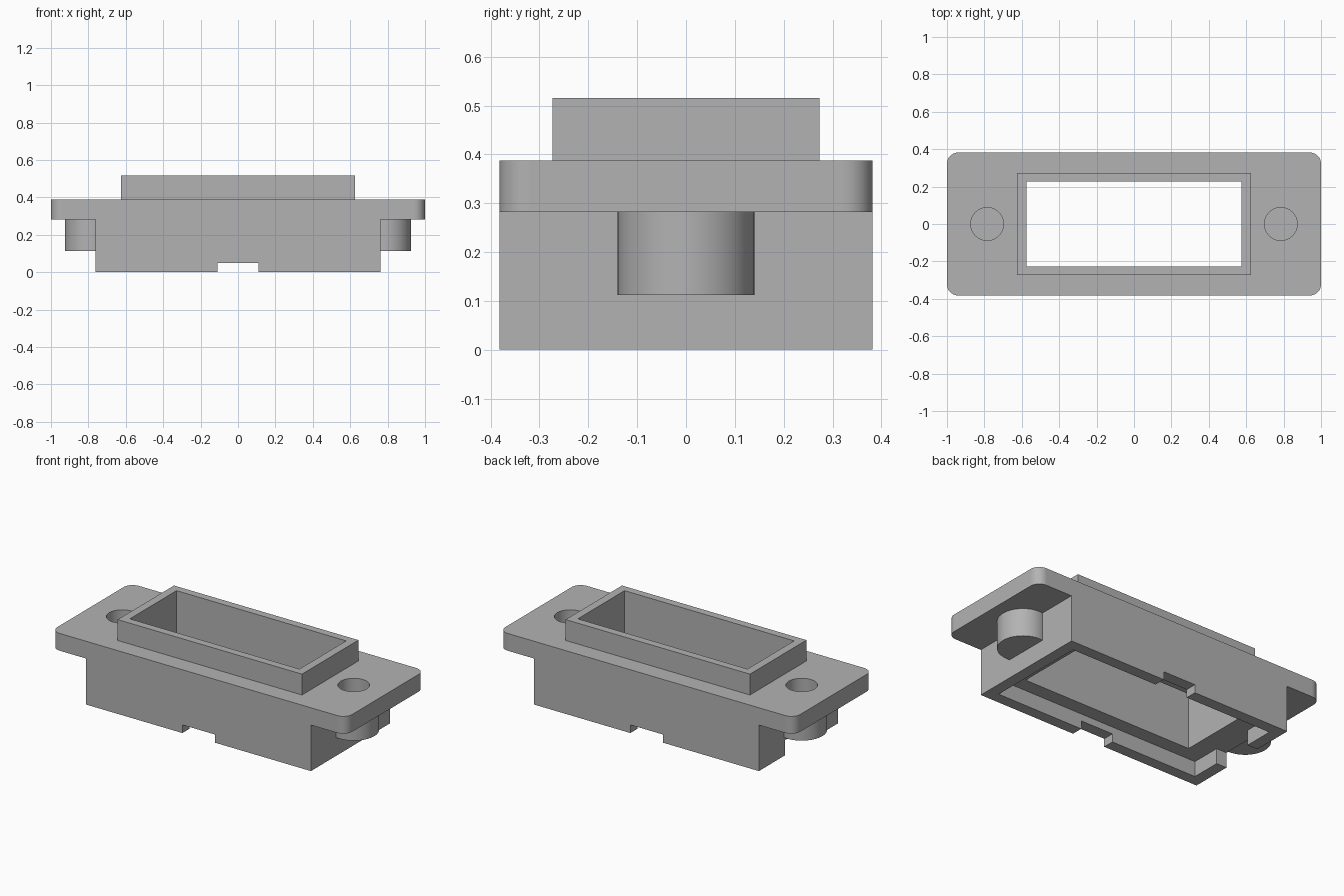
import bpy
import bmesh
from mathutils import Matrix, Vector

old = bpy.data.objects.get("Cube")
if old:
    bpy.data.objects.remove(old, do_unlink=True)

grey = bpy.data.materials.new("plain_grey")
grey.use_nodes = True
COLOUR = (0.45, 0.45, 0.45, 1)
grey.diffuse_color = COLOUR
grey.node_tree.nodes["Principled BSDF"].inputs["Base Color"].default_value = COLOUR


def finish(name, bm):
    mesh = bpy.data.meshes.new(name)
    bm.to_mesh(mesh)
    bm.free()
    mesh.materials.append(grey)
    obj = bpy.data.objects.new(name, mesh)
    bpy.context.collection.objects.link(obj)
    return obj


def box(name, half_x, half_y, z0, z1, x=0, corner=0):
    """Block with optional rounded vertical edges."""
    bm = bmesh.new()
    bmesh.ops.create_cube(bm, size=1)
    bmesh.ops.scale(bm, vec=(2 * half_x, 2 * half_y, z1 - z0), verts=bm.verts)
    bmesh.ops.translate(bm, vec=(x, 0, (z0 + z1) / 2), verts=bm.verts)
    if corner:
        upright = [e for e in bm.edges
                   if abs(e.verts[0].co.z - e.verts[1].co.z) > 0.01]
        bmesh.ops.bevel(bm, geom=upright, offset=corner, segments=12,
                        profile=0.5, affect='EDGES')
    return finish(name, bm)


def cylinder(name, x, radius, z0, z1):
    bm = bmesh.new()
    bmesh.ops.create_cone(bm, cap_ends=True, segments=48, radius1=radius,
                          radius2=radius, depth=z1 - z0,
                          matrix=Matrix.Translation(Vector((x, 0, (z0 + z1) / 2))))
    return finish(name, bm)


def combine(target, tool, operation):
    mod = target.modifiers.new(tool.name, 'BOOLEAN')
    mod.operation = operation
    mod.solver = 'EXACT'
    mod.object = tool
    bpy.context.view_layer.objects.active = target
    bpy.ops.object.modifier_apply(modifier=mod.name)
    bpy.data.objects.remove(tool, do_unlink=True)


SHELF = 0.093       # depth of the recess underneath
SCREW_X = 0.785     # position of the screw bosses

# Solid shape: body, flange, raised collar and screw bosses
housing = box("connector_housing", 0.762, 0.382, 0, 0.33)
combine(housing, box("flange", 1, 0.382, 0.282, 0.388, corner=0.06), 'UNION')
combine(housing, box("collar", 0.625, 0.273, 0.34, 0.516), 'UNION')
for side in (-1, 1):
    combine(housing, cylinder("boss", side * SCREW_X, 0.14, 0.112, 0.34), 'UNION')

# Openings: window, bottom recess, side notches, end notch, blind screw holes
cutters = [
    box("window", 0.575, 0.226, -0.1, 0.7),
    box("recess", 0.693, 0.313, -0.1, SHELF),
    box("side_notches", 0.11, 0.5, -0.1, 0.05),
    box("end_notch", 0.08, 0.13, -0.1, SHELF, x=-0.74),
]
cutters += [cylinder("screw_hole", s * SCREW_X, 0.088, 0.16, 0.5) for s in (-1, 1)]
for cutter in cutters:
    combine(housing, cutter, 'DIFFERENCE')

# Smooth only the curved walls, keep flat faces crisp
for face in housing.data.polygons:
    face.use_smooth = max(abs(c) for c in face.normal) < 0.9995
    face.material_index = 0
